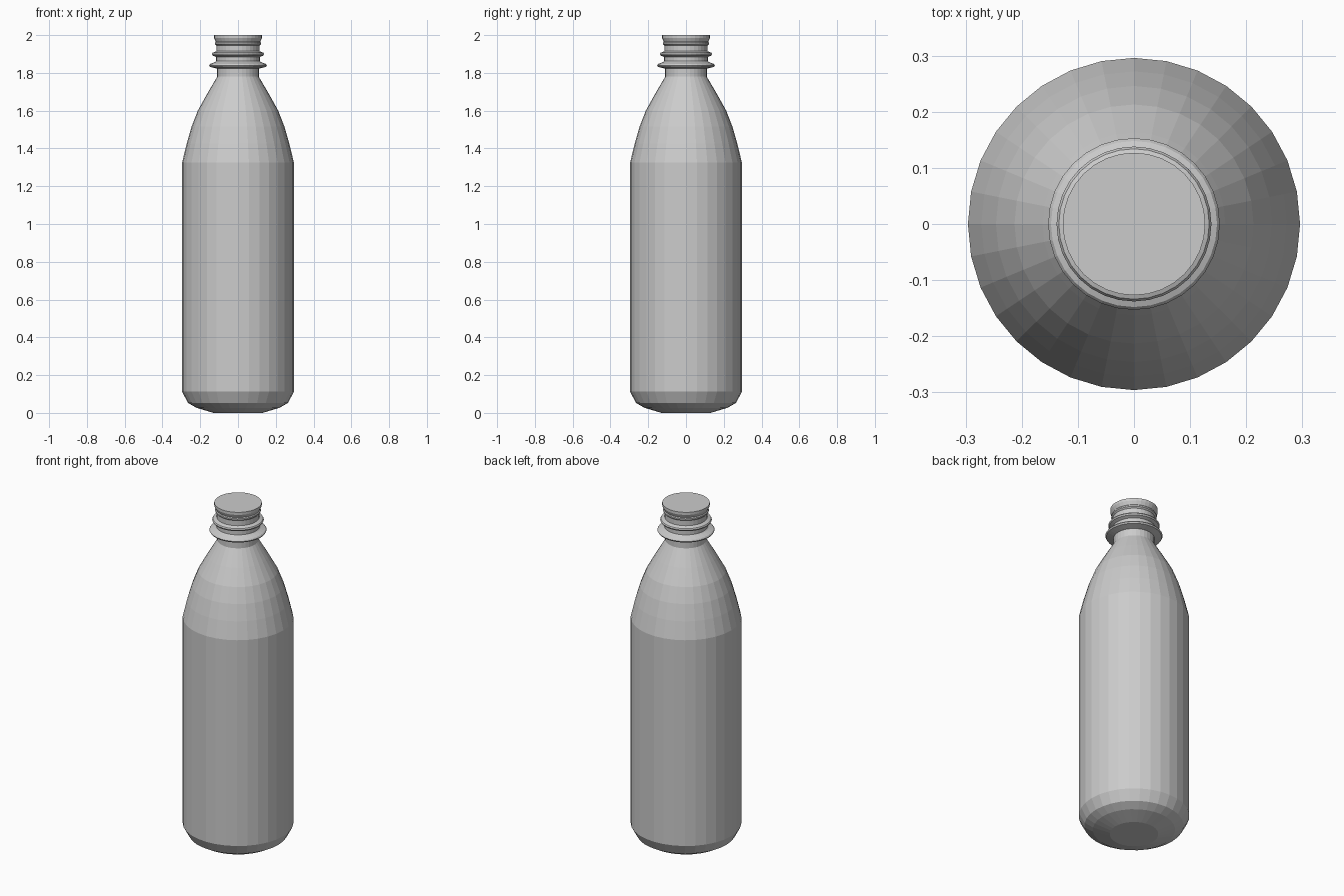
import bpy, bmesh, math

if "Cube" in bpy.data.objects:
    bpy.data.objects.remove(bpy.data.objects["Cube"])

SIDES = 32

grey = bpy.data.materials.new("light_grey")
grey.diffuse_color = (0.6, 0.6, 0.6, 1)
grey.use_nodes = True
grey.node_tree.nodes["Principled BSDF"].inputs["Base Color"].default_value = grey.diffuse_color


def lathe(name, profile):
    """Revolve (radius, height) points around z and close both ends."""
    bm = bmesh.new()
    rings = []
    for r, z in profile:
        rings.append([bm.verts.new((r * math.cos(math.tau * i / SIDES),
                                    r * math.sin(math.tau * i / SIDES), z))
                      for i in range(SIDES)])
    for low, high in zip(rings, rings[1:]):
        for i in range(SIDES):
            j = (i + 1) % SIDES
            bm.faces.new((low[i], low[j], high[j], high[i]))
    bm.faces.new(rings[0][::-1])
    bm.faces.new(rings[-1])
    mesh = bpy.data.meshes.new(name)
    bm.to_mesh(mesh)
    bm.free()
    mesh.materials.append(grey)
    obj = bpy.data.objects.new(name, mesh)
    bpy.context.collection.objects.link(obj)
    return obj


# Whole bottle in one continuous profile: base, body, shoulder, neck, lip
base = [(0.13, 0.0), (0.22, 0.027), (0.265, 0.053), (0.296, 0.112)]
shoulder = [(0.296, 1.325), (0.272, 1.425), (0.246, 1.515), (0.213, 1.60),
            (0.163, 1.69), (0.11, 1.78)]
neck = [(0.11, 1.822), (0.148, 1.832), (0.153, 1.84), (0.148, 1.847),
        (0.122, 1.857), (0.116, 1.862), (0.116, 1.884),
        (0.134, 1.892), (0.138, 1.90), (0.134, 1.907),
        (0.114, 1.915), (0.114, 1.945), (0.122, 1.952), (0.122, 1.96),
        (0.118, 1.965), (0.127, 1.985), (0.127, 2.0)]
lathe("bottle", base + shoulder + neck)
